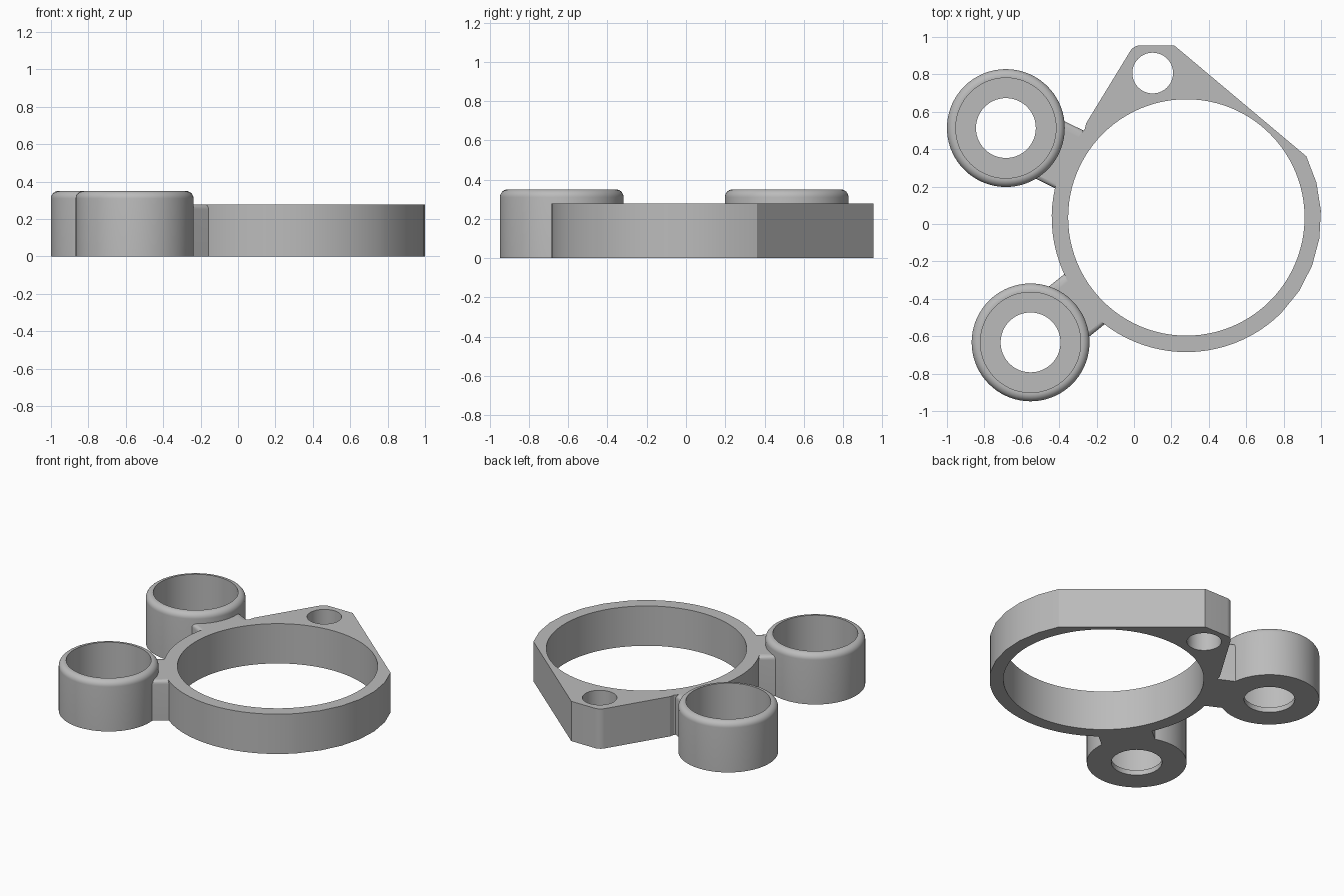
import bpy, bmesh
from math import sin, cos, pi, radians, sqrt, atan2, hypot
from mathutils import Matrix, Vector

cube = bpy.data.objects.get("Cube")
if cube:
    bpy.data.objects.remove(cube, do_unlink=True)

grey = bpy.data.materials.new("plain_grey")
grey.use_nodes = True
colour = (0.5, 0.5, 0.5, 1)
grey.diffuse_color = colour
grey.node_tree.nodes["Principled BSDF"].inputs["Base Color"].default_value = colour

RING = Vector((0.28, 0.035))
HEIGHT = 0.277
OUTER, INNER = 0.72, 0.632
CUPS = {"back": Vector((-0.685, 0.513)), "front": Vector((-0.553, -0.633))}


def finish(name, bm):
    bmesh.ops.remove_doubles(bm, verts=bm.verts, dist=0.0001)
    bmesh.ops.recalc_face_normals(bm, faces=bm.faces)
    mesh = bpy.data.meshes.new(name)
    bm.to_mesh(mesh)
    bm.free()
    mesh.materials.append(grey)
    obj = bpy.data.objects.new(name, mesh)
    bpy.context.collection.objects.link(obj)
    bpy.ops.object.select_all(action="DESELECT")
    obj.select_set(True)
    bpy.context.view_layer.objects.active = obj
    bpy.ops.object.shade_smooth_by_angle(angle=radians(16))
    return obj


def arc(centre, r, start, end, steps):
    return [(centre[0] + r * cos(radians(start + (end - start) * i / steps)),
             centre[1] + r * sin(radians(start + (end - start) * i / steps)))
            for i in range(steps + 1)]


def plate(loops, height):
    """Extrude closed outlines, inner loops becoming holes."""
    curve = bpy.data.curves.new("outline", "CURVE")
    curve.dimensions = "2D"
    curve.fill_mode = "BOTH"
    curve.extrude = height / 2
    for loop in loops:
        spline = curve.splines.new("POLY")
        spline.points.add(len(loop) - 1)
        for point, (x, y) in zip(spline.points, loop):
            point.co = (x, y, 0, 1)
        spline.use_cyclic_u = True
    temp = bpy.data.objects.new("outline", curve)
    bpy.context.collection.objects.link(temp)
    mesh = temp.evaluated_get(bpy.context.evaluated_depsgraph_get()).to_mesh()
    bm = bmesh.new()
    bm.from_mesh(mesh)
    bpy.data.objects.remove(temp, do_unlink=True)
    bmesh.ops.remove_doubles(bm, verts=bm.verts, dist=0.0001)
    bmesh.ops.translate(bm, verts=bm.verts, vec=(0, 0, height / 2))
    return bm


# Ring with a pointed lug: coarse arc on the left, fine arc round the rest
outline = arc(RING, OUTER, 139, 315, 44)
outline += arc(RING, OUTER, 315, 387, 6)[1:]
outline += [(0.215, 0.955)]
outline += arc((0.035, 0.89), 0.065, 90, 148, 6)
outline += [(-0.255, 0.54)]
bore = arc(RING, INNER, 0, 360, 96)[:-1]
lug_hole = arc((0.1, 0.807), 0.109, 0, 360, 40)[:-1]
finish("ring_with_lug", plate([outline, bore, lug_hole], HEIGHT))

# Cup profile: bottom hole, thin floor, straight bore, rounded rim
R, BORE, HOLE, TOP, FLOOR, ROUND = 0.315, 0.268, 0.16, 0.35, 0.035, 0.04
profile = [(HOLE, 0), (HOLE, FLOOR), (BORE, FLOOR), (BORE, TOP)]
profile += arc((R - ROUND, TOP - ROUND), ROUND, 90, 0, 8)
profile += [(R, 0), (HOLE, 0)]

HALF = 0.172
for side, centre in CUPS.items():
    bm = bmesh.new()
    verts = [bm.verts.new((r, 0, z)) for r, z in profile]
    edges = [bm.edges.new(pair) for pair in zip(verts, verts[1:])]
    bmesh.ops.spin(bm, geom=verts + edges, cent=(0, 0, 0), axis=(0, 0, 1),
                   angle=2 * pi, steps=72)
    bmesh.ops.translate(bm, verts=bm.verts, vec=centre.to_3d())
    finish(side + "_cup", bm)

    # Arm: curved ends follow the ring and the cup, long top edges rounded
    gap = centre - RING
    length = hypot(*gap)
    ys = [HALF * (i / 8 - 1) for i in range(17)]
    arm = [(sqrt(0.71 ** 2 - y * y), y) for y in ys]
    arm += [(length - sqrt(0.305 ** 2 - y * y), y) for y in reversed(ys)]
    bm = plate([arm], HEIGHT)
    long_edges = [e for e in bm.edges
                  if all(v.co.z > HEIGHT - 0.001 and abs(abs(v.co.y) - HALF) < 0.001
                         for v in e.verts) and e.calc_length() < 0.2]
    bmesh.ops.bevel(bm, geom=long_edges, offset=0.025, segments=6,
                    profile=0.5, affect="EDGES")
    turn = Matrix.Rotation(atan2(gap.y, gap.x), 4, "Z")
    bmesh.ops.transform(bm, verts=bm.verts,
                        matrix=Matrix.Translation(RING.to_3d()) @ turn)
    finish(side + "_arm", bm)
